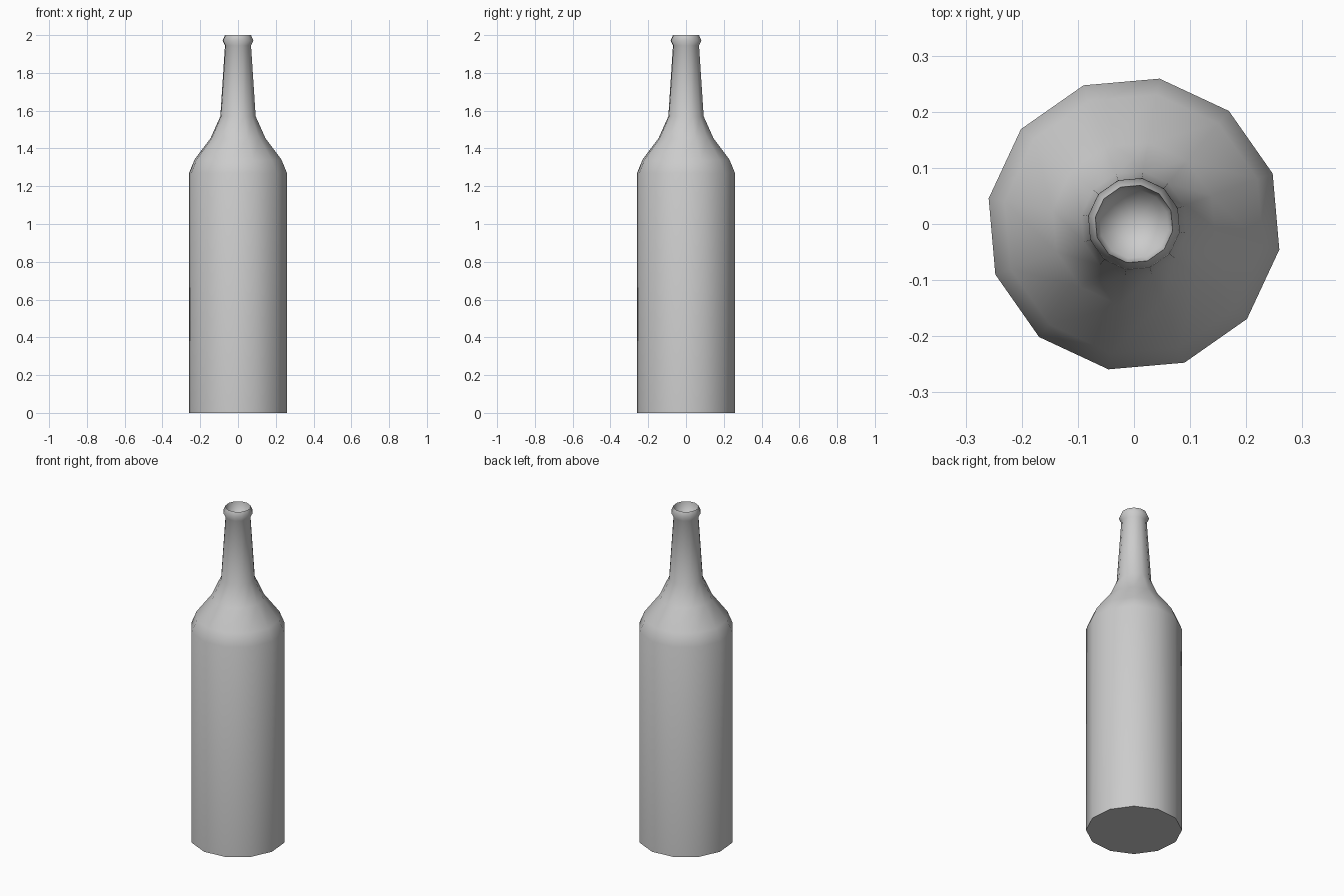
import bpy, bmesh, math

if "Cube" in bpy.data.objects:
    bpy.data.objects.remove(bpy.data.objects["Cube"], do_unlink=True)

SIDES = 12
TURN = math.radians(20)

# Plain grey for the whole bottle
grey = bpy.data.materials.new("plain grey")
grey.use_nodes = True
color = (0.6, 0.6, 0.6, 1)
grey.diffuse_color = color
grey.node_tree.nodes["Principled BSDF"].inputs["Base Color"].default_value = color

# Radius and height: body, shoulder, neck, lip, then down into the mouth
profile = [(0.263, 0), (0.263, 1.27), (0.234, 1.34), (0.147, 1.455),
           (0.095, 1.57), (0.07, 1.945), (0.083, 1.97), (0.07, 2.0),
           (0.062, 1.94)]

bm = bmesh.new()
rings = []
for radius, z in profile:
    ring = []
    for i in range(SIDES):
        a = TURN + math.tau * i / SIDES
        ring.append(bm.verts.new((radius * math.cos(a), radius * math.sin(a), z)))
    rings.append(ring)

# Walls between neighbouring rings
for low, high in zip(rings, rings[1:]):
    for i in range(SIDES):
        j = (i + 1) % SIDES
        bm.faces.new((low[i], low[j], high[j], high[i]))

# Flat base and rounded floor of the mouth
bm.faces.new(rings[0][::-1])
centre = bm.verts.new((0, 0, 1.91))
for i in range(SIDES):
    bm.faces.new((rings[-1][i], rings[-1][(i + 1) % SIDES], centre))

mesh = bpy.data.meshes.new("bottle")
bm.to_mesh(mesh)
bm.free()
mesh.materials.append(grey)
bottle = bpy.data.objects.new("bottle", mesh)
bpy.context.collection.objects.link(bottle)

# Smooth sides with a crisp base and rim
bpy.ops.object.select_all(action="DESELECT")
bottle.select_set(True)
bpy.context.view_layer.objects.active = bottle
bpy.ops.object.shade_smooth_by_angle(angle=math.radians(75))
